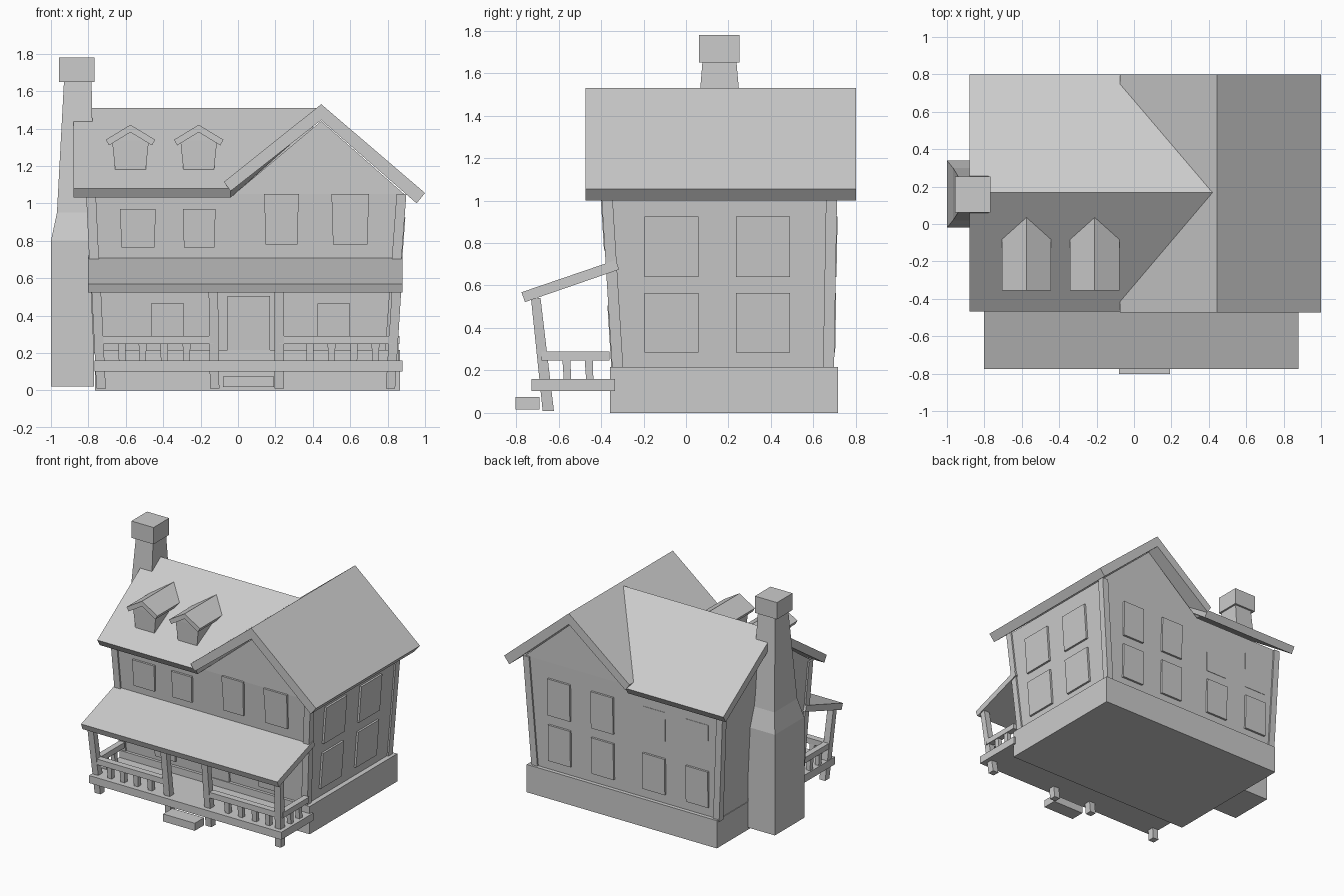
import bpy

cube = bpy.data.objects.get("Cube")
if cube:
    bpy.data.objects.remove(cube, do_unlink=True)

GREY = (0.6, 0.6, 0.6, 1)
grey = bpy.data.materials.new("plain_grey")
grey.use_nodes = True
grey.diffuse_color = GREY
bsdf = grey.node_tree.nodes["Principled BSDF"]
bsdf.inputs["Base Color"].default_value = GREY
bsdf.inputs["Roughness"].default_value = 0.8


def add_mesh(name, verts, faces):
    import bmesh
    mesh = bpy.data.meshes.new(name)
    mesh.from_pydata(verts, [], faces)
    bm = bmesh.new()
    bm.from_mesh(mesh)
    bmesh.ops.recalc_face_normals(bm, faces=bm.faces)
    bm.to_mesh(mesh)
    bm.free()
    mesh.materials.append(grey)
    obj = bpy.data.objects.new(name, mesh)
    bpy.context.collection.objects.link(obj)
    return obj


def loft(name, first, last):
    """Solid between two matching outlines."""
    n = len(first)
    sides = [(i, (i + 1) % n, n + (i + 1) % n, n + i) for i in range(n)]
    return add_mesh(name, first + last, sides + [tuple(range(n)), tuple(range(n, 2 * n))])


def rect(x0, x1, y0, y1, z):
    return [(x0, y0, z), (x1, y0, z), (x1, y1, z), (x0, y1, z)]


def taper(name, low, high):
    """Block whose bottom and top rectangles differ: (x0, x1, y0, y1, z)."""
    return loft(name, rect(*low), rect(*high))


def box(name, x0, x1, y0, y1, z0, z1):
    return taper(name, (x0, x1, y0, y1, z0), (x0, x1, y0, y1, z1))


def extrude_y(name, profile, y0, y1):
    return loft(name, [(x, y0, z) for x, z in profile], [(x, y1, z) for x, z in profile])


def extrude_x(name, profile, x0, x1):
    return loft(name, [(x0, y, z) for y, z in profile], [(x1, y, z) for y, z in profile])


# Walls flare outward towards the eaves
LOW, HIGH = (-0.76, 0.825, -0.335, 0.685, 0.2), (-0.8, 0.888, -0.388, 0.7, 1.05)


def wall(side, z):
    t = (z - LOW[4]) / (HIGH[4] - LOW[4])
    return LOW[side] + t * (HIGH[side] - LOW[side])


box("foundation", -0.765, 0.865, -0.358, 0.715, 0, 0.215)
taper("walls", LOW, HIGH)
extrude_x("left_gable_wall", [(-0.388, 1.05), (0.7, 1.05), (0.165, 1.44)], -0.8, 0.4)
extrude_y("front_gable_wall", [(-0.02, 1.05), (0.888, 1.05), (0.445, 1.44)], -0.388, 0.7)

# Corner boards
for sx, xname in ((0, "right"), (1, "left")):
    for sy, yname in ((2, "front"), (3, "back")):
        ends = []
        for z in (0.2, 1.05):
            cx, cy = wall(sx, z), wall(sy, z)
            ox, oy = (-1 if sx == 0 else 1), (-1 if sy == 2 else 1)
            xs = sorted((cx + ox * 0.012, cx - ox * 0.04))
            ys = sorted((cy + oy * 0.012, cy - oy * 0.04))
            ends.append((*xs, *ys, z))
        taper(f"{yname}_{xname}_corner_board", *ends)


# Windows and door follow the lean of the wall
def panel(name, side, a, b, z0, z1, out=0.016, narrow=0.0):
    ends = []
    for z, n in ((z0, narrow), (z1, 0)):
        w = wall(side, z)
        sign = 1 if side in (1, 3) else -1
        depth = sorted((w - sign * 0.02, w + sign * out))
        span = (a + n, b - n)
        ends.append((*depth, *span, z) if side < 2 else (*span, *depth, z))
    taper(name, *ends)


panel("front_door", 2, -0.055, 0.17, 0.16, 0.505)
for a, b in ((-0.465, -0.29), (0.425, 0.6)):
    panel("porch_window", 2, a, b, 0.25, 0.465)
for a, b in ((-0.63, -0.44), (-0.295, -0.12)):
    panel("upper_front_window", 2, a, b, 0.765, 0.97, narrow=0.006)
for a, b in ((0.14, 0.325), (0.5, 0.7)):
    panel("gable_window", 2, a, b, 0.78, 1.05, narrow=0.008)
for z0, z1 in ((0.285, 0.565), (0.64, 0.925)):
    for a, b in ((-0.195, 0.06), (0.235, 0.49)):
        panel("side_window", 1, a, b, z0, z1)
    for a, b in ((0.5, 0.69), (0.13, 0.32), (-0.31, -0.12), (-0.68, -0.49)):
        sunk = a < 0 and z0 > 0.6
        panel("back_window", 3, a, b, z0, z1, out=0.003 if sunk else 0.016)

# Main roof, its inner end cut along the valleys
main = [(-0.467, 1.08), (0.168, 1.51), (0.8, 1.08), (0.77, 1.03), (0.168, 1.44), (-0.437, 1.03)]
inner = [0.42 if abs(y - 0.168) < 0.01 else -0.04 for y, z in main]
loft("main_roof", [(-0.88, y, z) for y, z in main],
     [(x, y, z) for x, (y, z) in zip(inner, main)])

# Cross roof
cross = [(1.0, 1.055), (0.445, 1.53), (-0.075, 1.115), (-0.04, 1.065), (0.445, 1.445), (0.955, 1.0)]
extrude_y("cross_roof", cross, -0.474, 0.8)

# Dormers
for cx in (-0.575, -0.21):
    taper("dormer_wall", (cx - 0.08, cx + 0.08, -0.318, 0.0, 1.16),
          (cx - 0.098, cx + 0.098, -0.325, 0.0, 1.335))
    extrude_y("dormer_gable", [(cx - 0.098, 1.335), (cx + 0.098, 1.335), (cx, 1.39)], -0.325, 0.0)
    roof = [(cx - 0.132, 1.34), (cx, 1.42), (cx + 0.132, 1.34),
            (cx + 0.115, 1.31), (cx, 1.38), (cx - 0.115, 1.31)]
    front, back = -0.355, [-0.08, 0.035, -0.08, -0.12, -0.02, -0.12]
    loft("dormer_roof", [(x, front, z) for x, z in roof],
         [(x, y, z) for y, (x, z) in zip(back, roof)])

# Chimney
base, shoulder = (-1.0, -0.77, -0.02, 0.34, 0.8), (-0.968, -0.77, 0.02, 0.3, 0.95)
box("chimney_base", *base[:4], 0.02, 0.8)
taper("chimney_shoulder", base, shoulder)
taper("chimney_shaft", shoulder, (-0.93, -0.783, 0.078, 0.237, 1.66))
box("chimney_cap", -0.957, -0.768, 0.062, 0.253, 1.65, 1.78)

# Porch
box("porch_deck", -0.768, 0.88, -0.727, -0.335, 0.102, 0.16)
extrude_x("porch_roof", [(-0.775, 0.568), (-0.33, 0.72), (-0.315, 0.675), (-0.758, 0.522)], -0.803, 0.88)
box("front_step", -0.08, 0.192, -0.803, -0.69, 0.017, 0.075)
for low, high in ((-0.732, -0.758), (-0.125, -0.132), (0.22, 0.22), (0.815, 0.848)):
    w = 0.025
    taper("porch_post", (low - w, low + w, -0.675, -0.622, 0.01),
          (high - w, high + w, -0.73, -0.685, 0.54))

# Railings
for x0, x1, balusters in ((-0.735, -0.13, (-0.62, -0.51, -0.395, -0.275)),
                          (0.22, 0.825, (0.385, 0.5, 0.62, 0.735))):
    box("front_rail", x0, x1, -0.7, -0.65, 0.247, 0.29)
    for x in balusters:
        taper("baluster", (x - 0.017, x + 0.017, -0.685, -0.65, 0.15),
              (x - 0.021, x + 0.021, -0.692, -0.657, 0.25))
for x in (-0.742, 0.84):
    box("side_rail", x - 0.023, x + 0.023, -0.68, -0.36, 0.247, 0.29)
    for y in (-0.56, -0.455):
        taper("side_baluster", (x - 0.017, x + 0.017, y - 0.015, y + 0.019, 0.15),
              (x - 0.017, x + 0.017, y - 0.022, y + 0.016, 0.25))
